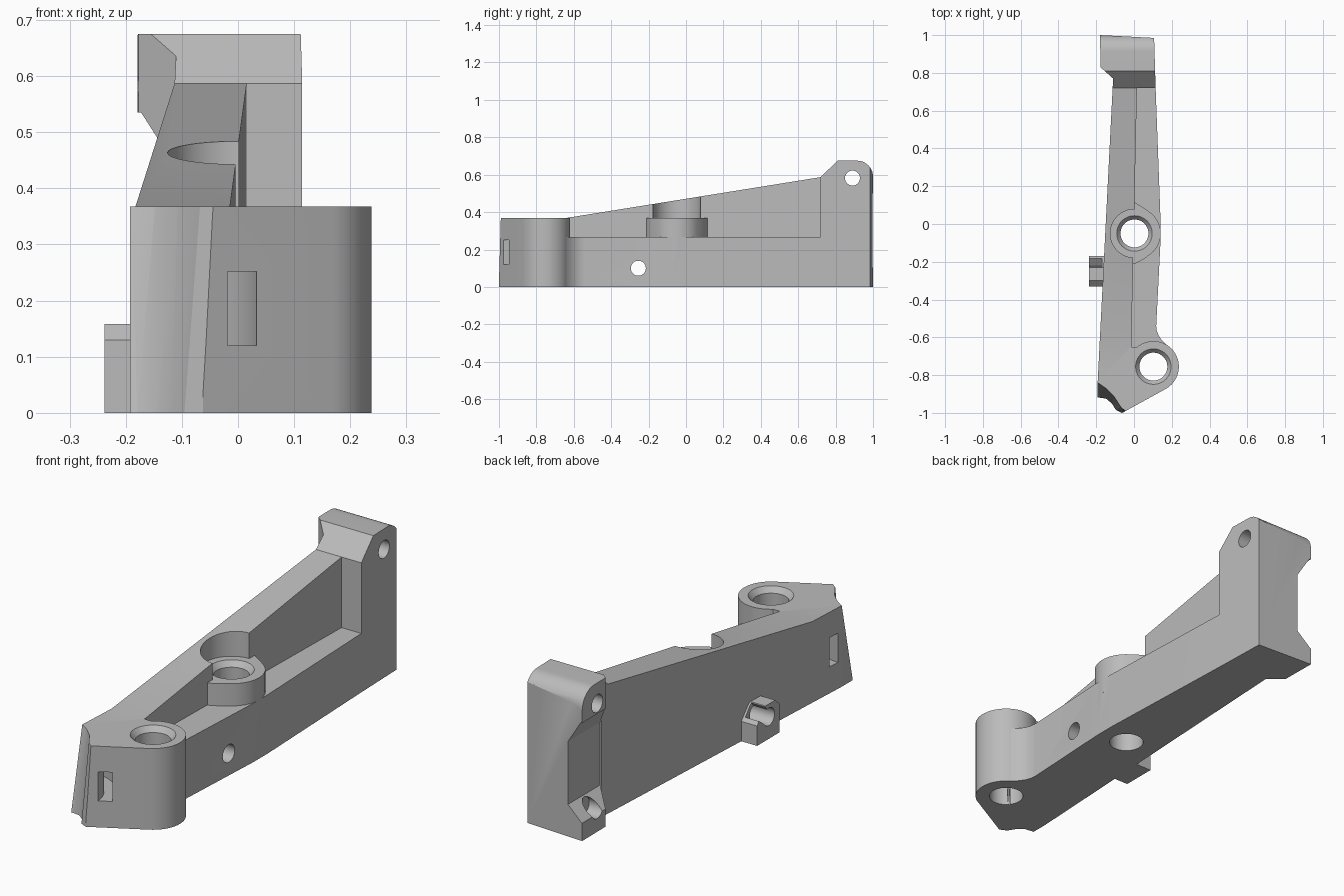
import bpy, bmesh, math
from mathutils import Vector

if "Cube" in bpy.data.objects:
    bpy.data.objects.remove(bpy.data.objects["Cube"])

grey = bpy.data.materials.new("plain grey")
grey.diffuse_color = (0.5, 0.5, 0.5, 1)
grey.use_nodes = True
grey.node_tree.nodes["Principled BSDF"].inputs["Base Color"].default_value = grey.diffuse_color


def loft(name, lower, upper):
    """Solid between two matching 3D loops."""
    bm = bmesh.new()
    a = [bm.verts.new(p) for p in lower]
    b = [bm.verts.new(p) for p in upper]
    n = len(a)
    bm.faces.new(a[::-1])
    bm.faces.new(b)
    for i in range(n):
        j = (i + 1) % n
        bm.faces.new((a[i], a[j], b[j], b[i]))
    bmesh.ops.recalc_face_normals(bm, faces=bm.faces)
    me = bpy.data.meshes.new(name)
    bm.to_mesh(me)
    bm.free()
    me.materials.append(grey)
    ob = bpy.data.objects.new(name, me)
    bpy.context.collection.objects.link(ob)
    return ob


def prism(name, pts, lo, hi, axis="z"):
    """Extrude a 2D loop along an axis (x: yz loop, y: xz loop, z: xy loop)."""
    put = {"x": lambda p, t: (t, p[0], p[1]),
           "y": lambda p, t: (p[0], t, p[1]),
           "z": lambda p, t: (p[0], p[1], t)}[axis]
    return loft(name, [put(p, lo) for p in pts], [put(p, hi) for p in pts])


def arc(cx, cy, r, a0, a1, n):
    return [(cx + r * math.cos(math.radians(a0 + (a1 - a0) * i / n)),
             cy + r * math.sin(math.radians(a0 + (a1 - a0) * i / n))) for i in range(n + 1)]


def circle(cx, cy, r, n=48):
    return arc(cx, cy, r, 0, 360 * (n - 1) / n, n - 1)


def combine(target, tool, op):
    m = target.modifiers.new("bool", "BOOLEAN")
    m.operation, m.object, m.solver = op, tool, "EXACT"
    bpy.context.view_layer.objects.active = target
    bpy.ops.object.modifier_apply(modifier=m.name)
    bpy.data.objects.remove(tool)


def cut(tool):
    combine(body, tool, "DIFFERENCE")


def add(tool):
    combine(body, tool, "UNION")


POST, BOSS = (0.10, -0.755), (0.0, -0.05)

# Plan outline
plan = [(-0.195, -1.0), (-0.065, -1.0)]
plan += arc(*POST, 0.135, -61, 59, 20)
plan += [(0.145, -0.615), (0.128, -0.59), (0.118, -0.565), (0.115, -0.54),
         (0.138, -0.09), (0.138, 0.02), (0.112, 0.72), (0.104, 0.985),
         (-0.182, 1.0), (-0.18, 0.83), (-0.113, 0.77), (-0.195, -0.84)]
body = prism("bracket_body", plan, 0, 0.8)

# Side outline: low front, sloping rib, tall rounded rear
side = [(-1.1, -0.1), (1.1, -0.1), (1.1, 0.0), (1.0, 0.0)]
side += arc(0.915, 0.59, 0.085, 0, 90, 12)
side += [(0.81, 0.675), (0.72, 0.587), (-0.645, 0.368), (-1.1, 0.368)]
combine(body, prism("side_profile", side, -0.5, 0.5, "x"), "INTERSECT")

# Open pocket beside the rib
cut(prism("pocket", [(-0.017, -0.65), (0.4, -0.65), (0.4, 0.72), (0.013, 0.72)], 0.267, 0.8))

# Front post and middle boss
add(prism("front_post", circle(*POST, 0.135, 64), 0, 0.368))
boss = [(-0.03, -0.215), (0.005, -0.21), (0.05, -0.185)]
boss += arc(*BOSS, 0.139, -50, 50, 16) + [(0.05, 0.085), (0.0, 0.115), (-0.03, 0.12)]
add(prism("middle_boss", boss, 0.2, 0.368))
cut(prism("boss_clearance", circle(*BOSS, 0.128, 64), 0.368, 0.8))

# Vertical bolt holes with countersinks
for c in (POST, BOSS):
    cut(prism("bolt_hole", circle(*c, 0.074), -0.1, 0.5))
    cut(loft("countersink", [(x, y, 0.343) for x, y in circle(*c, 0.0735)],
             [(x, y, 0.373) for x, y in circle(*c, 0.098)]))

# Hollow, leaning front corner
low = [(-0.3, -0.92), (-0.182, -0.92), (-0.15, -0.925), (-0.12, -0.95),
       (-0.098, -0.985), (-0.067, -1.0), (-0.067, -1.1), (-0.3, -1.1)]
high = [(-0.3, -0.84), (-0.193, -0.84), (-0.15, -0.87), (-0.11, -0.91),
        (-0.07, -0.972), (-0.045, -0.991), (-0.045, -1.1), (-0.3, -1.1)]
cut(loft("corner_hollow", [(x, y, -0.001) for x, y in low], [(x, y, 0.372) for x, y in high]))

# Curved strap slot through the front corner
slot = arc(-0.195, -0.99, 0.23, -30, 130, 24) + arc(-0.195, -0.99, 0.175, 130, -30, 24)
cut(prism("strap_slot", slot, 0.12, 0.252))

# Gap between upper and lower rear flanges
cut(prism("flange_gap", [(-0.3, 0.08), (-0.18, 0.08), (-0.108, 0.145), (-0.108, 0.43),
                         (-0.175, 0.535), (-0.3, 0.535)], 0.765, 1.1, "y"))

# Left hook with an opening toward the upper rear
add(prism("left_hook", [(-0.33, 0), (-0.17, 0), (-0.17, 0.09), (-0.215, 0.147),
                        (-0.23, 0.158), (-0.30, 0.158), (-0.33, 0.13)], -0.24, -0.13, "x"))
cut(prism("hook_opening", [(-0.27, 0.10), (-0.235, 0.07), (-0.15, 0.13), (-0.2, 0.19)],
          -0.3, -0.172, "x"))

# Cross holes
cut(prism("hook_hole", circle(-0.255, 0.10, 0.04), -0.5, 0.5, "x"))
cut(prism("rear_hole", circle(0.89, 0.582, 0.04), -0.5, 0.5, "x"))
cut(prism("rear_notch", circle(0.89, 0.10, 0.04), -0.5, -0.112, "x"))

# Centre on the ground and smooth the round faces
lo = [min(v.co[i] for v in body.data.vertices) for i in range(3)]
hi = [max(v.co[i] for v in body.data.vertices) for i in range(3)]
shift = Vector((-(lo[0] + hi[0]) / 2, -(lo[1] + hi[1]) / 2, -lo[2]))
for v in body.data.vertices:
    v.co += shift
bpy.context.view_layer.objects.active = body
body.select_set(True)
bpy.ops.object.shade_smooth_by_angle(angle=math.radians(25))
